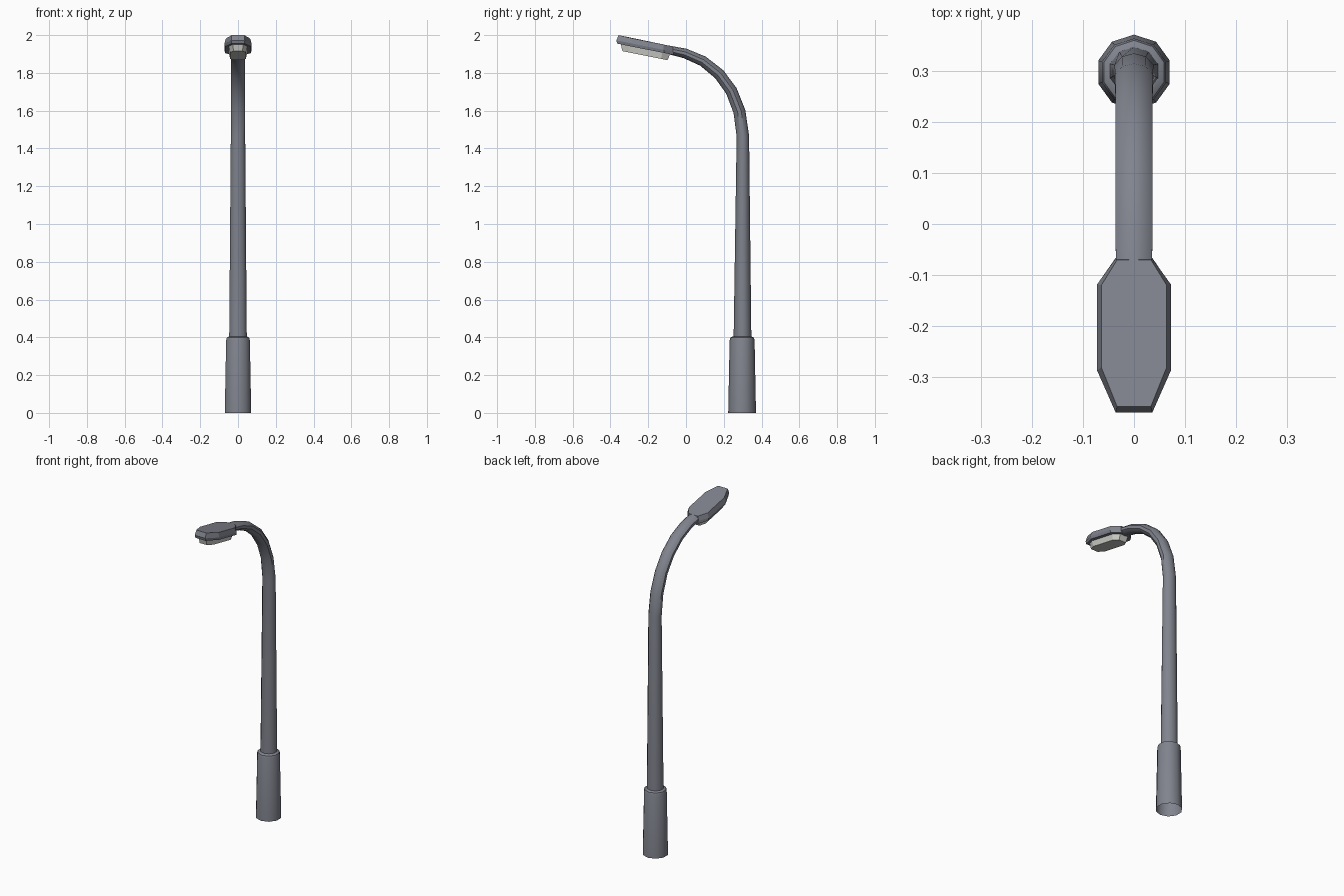
import bpy, bmesh, math

if "Cube" in bpy.data.objects:
    bpy.data.objects.remove(bpy.data.objects["Cube"])

SIDES = 10
POLE_Y = 0.297


def material(name, rgb):
    m = bpy.data.materials.new(name)
    m.diffuse_color = (*rgb, 1)
    m.use_nodes = True
    m.node_tree.nodes["Principled BSDF"].inputs["Base Color"].default_value = m.diffuse_color
    return m


metal = material("dark_metal", (0.22, 0.23, 0.27))
glass = material("pale_glass", (0.62, 0.62, 0.58))


def loft(name, rings, mat, cap_start, cap_end, smooth):
    """Skin a list of equal-length point rings."""
    bm = bmesh.new()
    vs = [[bm.verts.new(p) for p in ring] for ring in rings]
    n = len(vs[0])
    for a, b in zip(vs, vs[1:]):
        for i in range(n):
            j = (i + 1) % n
            bm.faces.new((a[i], a[j], b[j], b[i]))
    if cap_start:
        bm.faces.new(vs[0][::-1])
    if cap_end:
        bm.faces.new(vs[-1])
    bmesh.ops.recalc_face_normals(bm, faces=bm.faces)
    me = bpy.data.meshes.new(name)
    bm.to_mesh(me)
    bm.free()
    me.materials.append(mat)
    ob = bpy.data.objects.new(name, me)
    bpy.context.collection.objects.link(ob)
    if smooth:
        bpy.ops.object.select_all(action='DESELECT')
        ob.select_set(True)
        bpy.context.view_layer.objects.active = ob
        bpy.ops.object.shade_smooth_by_angle(angle=math.radians(40))
    return ob


def ring(y, z, rx, ry, tilt=0.0):
    """Elliptical ring whose plane is tilted towards -y by tilt."""
    pts = []
    for i in range(SIDES):
        a = math.pi / 2 + math.tau * i / SIDES
        d = ry * math.sin(a)
        pts.append((rx * math.cos(a), y + d * math.cos(tilt), z + d * math.sin(tilt)))
    return pts


# Base sleeve with chamfered collar
sleeve = [(0, 0.0735), (0.385, 0.066), (0.398, 0.062), (0.405, 0.050), (0.405, 0.046)]
loft("base_sleeve", [ring(POLE_Y, z, r, r) for z, r in sleeve], metal, False, False, True)

# Pole and curved arm: y, z, half width, half depth
path = [(0.299, 0.39, 0.049, 0.047), (0.301, 1.465, 0.040, 0.033),
        (0.283, 1.595, 0.039, 0.032), (0.240, 1.705, 0.038, 0.031),
        (0.176, 1.793, 0.038, 0.030), (0.090, 1.862, 0.038, 0.028),
        (-0.005, 1.903, 0.038, 0.026), (-0.105, 1.925, 0.037, 0.022)]
rings = []
for i, (y, z, rx, ry) in enumerate(path):
    p, q = path[max(i - 1, 0)], path[min(i + 1, len(path) - 1)]
    tilt = 0.0 if i == 0 else math.atan2(p[0] - q[0], q[1] - p[1])
    if i == 1:
        tilt = 0.07
    rings.append(ring(y, z, rx, ry, tilt))
loft("pole_and_arm", rings, metal, False, True, True)


def slab(name, layers, mat):
    """Stack mirrored half outlines (x, y, height) on the sloping head plane."""
    rings = []
    for half in layers:
        full = half + [(-x, y, h) for x, y, h in reversed(half)]
        rings.append([(x, y, 1.90 + 0.2 * (-0.09 - y) + h) for x, y, h in full])
    return loft(name, rings, mat, True, True, False)


# Lamp head: underside, rim and bevelled top
outline = [(0.036, -0.3685), (0.072, -0.287), (0.072, -0.118), (0.036, -0.068)]
under = [(x * 0.95, y + 0.004, 0.0) for x, y in outline]
rim = [(x, y, 0.016) for x, y in outline]
top = [(0.033, -0.357, 0.0466), (0.064, -0.280, 0.044),
       (0.064, -0.120, 0.044), (0.033, -0.070, 0.044)]
slab("lamp_head", [under, rim, top], metal)

# Lens under the head
lens_top = [(0.027, -0.345, 0.002), (0.048, -0.300, 0.002),
            (0.048, -0.125, 0.002), (0.027, -0.083, 0.002)]
lens_low = [(0.024, -0.337, -0.034), (0.042, -0.297, -0.034),
            (0.042, -0.132, -0.034), (0.024, -0.098, -0.034)]
slab("lamp_lens", [lens_low, lens_top], glass)
